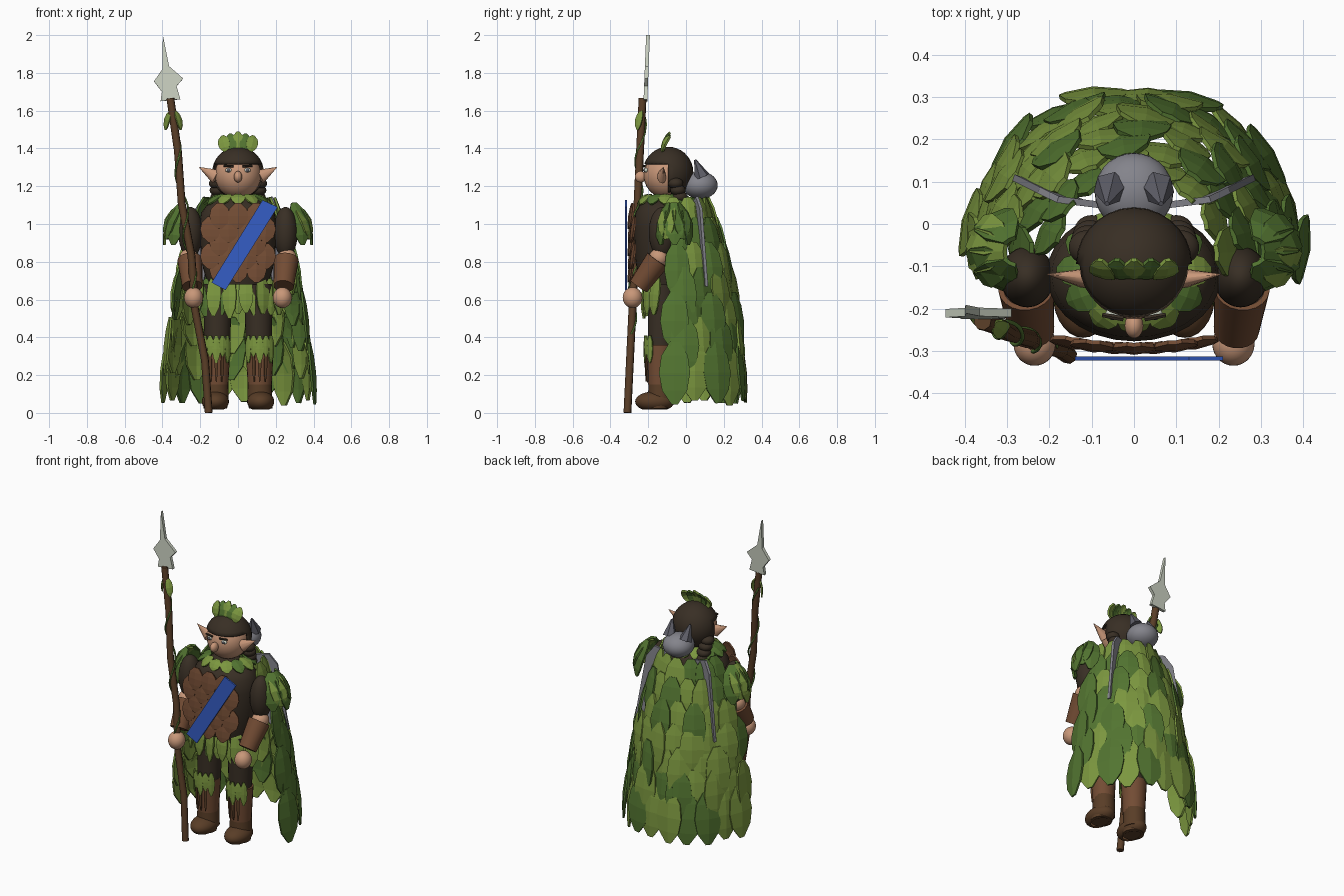
import bpy, bmesh, math, random
from mathutils import Vector as V, Matrix

random.seed(4)
if "Cube" in bpy.data.objects:
    bpy.data.objects.remove(bpy.data.objects["Cube"])


def material(name, *rgb):
    m = bpy.data.materials.new(name)
    m.use_nodes = True
    m.diffuse_color = (*rgb, 1)
    m.node_tree.nodes["Principled BSDF"].inputs["Base Color"].default_value = (*rgb, 1)
    return m


LIGHT = material("light leaf", .2, .31, .05)
DARK = material("dark leaf", .085, .175, .03)
CLOTH = material("dark cloth", .04, .028, .018)
LEATHER = material("leather", .17, .072, .034)
BARK = material("dark leather", .1, .047, .02)
SKIN = material("skin", .58, .31, .19)
FUR = material("grey fur", .23, .23, .26)
SLATE = material("dark grey", .11, .11, .135)
STEEL = material("pale steel", .6, .64, .54)
BLUE = material("blue", .035, .11, .56)


def finish(name, bm, mats, smooth=True, thick=0):
    mesh = bpy.data.meshes.new(name)
    bm.to_mesh(mesh)
    bm.free()
    for m in mats:
        mesh.materials.append(m)
    if smooth:
        mesh.shade_smooth()
        mesh.set_sharp_from_angle(angle=math.radians(40))
    ob = bpy.data.objects.new(name, mesh)
    bpy.context.collection.objects.link(ob)
    if thick:
        mod = ob.modifiers.new("thickness", 'SOLIDIFY')
        mod.thickness = thick
        mod.offset = 0
    return ob


def ball(name, centre, size, mat, keep=None):
    bm = bmesh.new()
    place = Matrix.Translation(centre) @ Matrix.Diagonal((*size, 1))
    bmesh.ops.create_uvsphere(bm, u_segments=28, v_segments=18, radius=1, matrix=place)
    if keep:
        gone = [f for f in bm.faces if not keep(f.calc_center_median())]
        bmesh.ops.delete(bm, geom=gone, context='FACES')
    return finish(name, bm, [mat], thick=.008 if keep else 0)


def tube(name, a, b, ra, rb, mat, sides=20):
    a, b = V(a), V(b)
    bm = bmesh.new()
    turn = (b - a).to_track_quat('Z', 'Y').to_matrix().to_4x4()
    bmesh.ops.create_cone(bm, cap_ends=True, segments=sides, radius1=ra, radius2=rb,
                          depth=(b - a).length, matrix=Matrix.Translation((a + b) / 2) @ turn)
    return finish(name, bm, [mat])


def plate(name, points, mat, thick):
    bm = bmesh.new()
    bm.faces.new([bm.verts.new(p) for p in points])
    return finish(name, bm, [mat], False, thick)


def vine(name, points, radius, mat):
    cu = bpy.data.curves.new(name, 'CURVE')
    cu.dimensions = '3D'
    cu.bevel_depth, cu.bevel_resolution, cu.use_fill_caps = radius, 2, True
    sp = cu.splines.new('POLY')
    sp.points.add(len(points) - 1)
    for p, co in zip(sp.points, points):
        p.co = (*co, 1)
    cu.materials.append(mat)
    bpy.context.collection.objects.link(bpy.data.objects.new(name, cu))


def leaf(bm, base, tip, out, width, mat=0, bend=.02):
    """Slightly folded leaf from base to tip, facing out."""
    base, tip = V(base), V(tip)
    along = tip - base
    side = along.cross(V(out)).normalized()
    face = side.cross(along).normalized()
    rows = []
    for t, w in ((0, .3), (.22, .85), (.5, 1), (.78, .8), (1, .2)):
        mid = base + along * t + face * bend * 4 * t * (1 - t)
        rows.append([bm.verts.new(mid + side * s * w * width / 2 - face * abs(s) * w * width * .07)
                     for s in (-1, 0, 1)])
    for r, q in zip(rows, rows[1:]):
        for i in (0, 1):
            bm.faces.new((r[i], r[i + 1], q[i + 1], q[i])).material_index = mat


def shade(chance=.35):
    return int(random.random() < chance)


# Leaf cloak: staggered rows of steep, separate leaves on a widening half cone
def cloak_radius(z):
    return .415 - .13 * z - .3 * max(z - .55, 0) ** 1.7


bm = bmesh.new()
for row in range(7):
    low = .035 + .142 * row
    high = min(low + .34 - .01 * row, 1.14)
    count = 11 - row // 2
    for i in range(count):
        a = math.radians(4 + 172 * (i + .5 * (row % 2)) / (count - .5) + random.uniform(-2, 2))
        twist = a + random.uniform(-.22, .22)
        c, s = math.cos(a), math.sin(a)
        z = low + random.uniform(-.005, .035)
        r1 = cloak_radius(z) - .014 * (i % 2)
        r0 = r1 * .62 + cloak_radius(high) * .38 - .012
        leaf(bm, (c * r0, s * r0 - .08, high), (c * r1, s * r1 - .08, z),
             (math.cos(twist), math.sin(twist), .15), .165 - .007 * row, shade(.4), .014)
finish("leaf_cloak", bm, [LIGHT, DARK], False, .011)

# Torso: lathed profile, flattened front to back
bm = bmesh.new()
profile = [(0, .68), (.16, .68), (.195, .8), (.207, .98), (.195, 1.06), (.165, 1.1), (.08, 1.14), (0, 1.15)]
ring = [bm.verts.new((r, 0, z)) for r, z in profile]
edges = [bm.edges.new(p) for p in zip(ring, ring[1:])]
bmesh.ops.spin(bm, geom=ring + edges, axis=(0, 0, 1), cent=(0, 0, 0), steps=28, angle=math.tau)
bmesh.ops.remove_doubles(bm, verts=bm.verts, dist=.0005)
bmesh.ops.recalc_face_normals(bm, faces=bm.faces)
bmesh.ops.transform(bm, verts=bm.verts, matrix=Matrix.Translation((0, -.12, 0)) @ Matrix.Diagonal((1, .76, 1, 1)))
finish("tunic", bm, [CLOTH])

# Overlapping breast scales
bm = bmesh.new()
for row in range(5):
    n = 3 if row % 2 == 0 else 4
    top = .825 + .071 * row
    for i in range(n):
        x = (i - (n - 1) / 2) * .097
        y = -.286 + .6 * x * x
        leaf(bm, (x, y, top), (x, y - .018, top - .135), (x, -1, 0), .108, 0, .006)
finish("breast_scales", bm, [LEATHER], False, .01)
plate("blue_sash", [(-.14, -.318, .69), (-.066, -.318, .65), (.21, -.318, 1.09), (.13, -.318, 1.127)], BLUE, .0095)

# Leaf skirt and collar
bm = bmesh.new()
for i in range(11):
    x = (i - 5) * .041
    y = -.205 + 1.3 * x * x + .022 * (i % 2)
    leaf(bm, (x, y, .73 - .02 * (i % 2)), (x * 1.06, y - .02, .5 + random.uniform(0, .03)),
         (x + random.uniform(-.08, .08), -.3, 0), .078, i % 2 * shade(.7), .012)
finish("leaf_skirt", bm, [LIGHT, DARK], False, .01)
bm = bmesh.new()
for i in range(12):
    a = math.tau * i / 12
    c, s = math.cos(a), math.sin(a)
    leaf(bm, (c * .09, s * .09 - .11, 1.155), (c * .18, s * .145 - .11, 1.105), (c, s, 1.5), .075, shade(.5), .012)
finish("leaf_collar", bm, [LIGHT, DARK], False, .01)

# Head, hair and face
ball("head", (0, -.1, 1.26), (.123, .125, .125), SKIN)
ball("hair", (0, -.095, 1.272), (.133, .13, .133), CLOTH, lambda c: c.y > -.085 or c.z > 1.31)
ball("nose", (0, -.24, 1.25), (.022, .03, .03), SKIN)

# Leaf crest
bm = bmesh.new()
for i in range(5):
    x = (i - 2) * .04
    leaf(bm, (x * .8, -.125, 1.385), (x, -.085, 1.485 - abs(x) * .25), (x * 4, -1, .4), .062, i % 2, .014)
finish("leaf_crest", bm, [LIGHT, DARK], False, .012)

# Paired parts
for side, s in (("left", 1), ("right", -1)):
    ball(side + "_eye", (s * .05, -.211, 1.285), (.017, .012, .012), STEEL)
    ball(side + "_pupil", (s * .05, -.221, 1.285), (.009, .006, .009), SLATE)
    tube(side + "_brow", (s * .025, -.224, 1.306), (s * .075, -.215, 1.308), .007, .006, CLOTH, 6)
    ear = tube(side + "_ear", (s * .115, -.13, 1.25), (s * .205, -.115, 1.3), .04, .002, SKIN, 10)
    for v in ear.data.vertices:
        v.co.y = -.125 + (v.co.y + .125) * .6
    for i in range(4):
        ball(side + "_braid", (s * (.112 - .004 * i), -.055 + .012 * i, 1.215 - .036 * i), (.042, .04, .03), CLOTH)

    # Arms
    ball(side + "_sleeve", (s * .252, -.125, .955), (.064, .072, .135), CLOTH)
    ball(side + "_elbow", (s * .26, -.145, .82), (.05, .052, .05), SKIN)
    tube(side + "_bracer", (s * .255, -.15, .81), (s * .242, -.25, .67), .066, .054, LEATHER)
    ball(side + "_hand", (s * .235, -.283, .61), (.05, .052, .055), SKIN)

    # Shoulder leaves, fanned round the top of the arm
    bm = bmesh.new()
    for i in range(5):
        a = math.radians(-62 + 31 * i)
        c, d = math.cos(a), math.sin(a)
        leaf(bm, (s * (.285 + c * .02), -.065 + d * .03, 1.11 - .012 * (i % 2)),
             (s * (.3 + c * .09), -.06 + d * .08, .89 + .03 * (i % 2)),
             (s * c, d, .3), .105, shade(.6), .03)
    finish(side + "_shoulder_leaves", bm, [LIGHT, DARK], False, .012)

    # Legs and boots
    tube(side + "_trouser", (s * .11, -.135, .34), (s * .108, -.125, .68), .068, .078, CLOTH)
    tube(side + "_shin", (s * .115, -.138, .15), (s * .115, -.138, .36), .064, .075, LEATHER)
    tube(side + "_boot_shaft", (s * .115, -.135, .05), (s * .115, -.135, .17), .066, .064, BARK)
    ball(side + "_boot", (s * .12, -.165, .06), (.068, .1, .05), BARK, lambda c: c.z > .02)
    tube(side + "_sole", (s * .12, -.15, .022), (s * .12, -.15, .05), .062, .066, BARK)
    bm = bmesh.new()
    for i in range(5):
        a = math.radians(-90 + (i - 2) * 24)
        c, d = math.cos(a), math.sin(a)
        x, y = s * .115 + c * .079, -.138 + d * .079
        leaf(bm, (x, y, .41), (x, y, .265 + .035 * (i % 2)), (c, d, 0), .042, 0, .004)
        if 0 < i < 4:
            leaf(bm, (x, y + .002, .34), (x - c * .008, y - d * .008, .165), (c, d, 0), .016, 2, .003)
    finish(side + "_knee_fringe", bm, [LIGHT, DARK, BARK], False, .008)

    # Pelt flaps and ears
    plate(side + "_pelt_flap", [(s * .08, .045, 1.12), (s * .18, .058, 1.145), (s * .225, .08, 1.08),
                                (s * .285, .11, .67), (s * .18, .06, .7), (s * .12, .05, 1.0)], FUR, .016)
    tube(side + "_pelt_ear", (s * .055, .085, 1.25), (s * .064, .048, 1.34), .042, .006, SLATE, 6)

ball("pelt_head", (0, .075, 1.205), (.093, .093, .072), FUR)

# Spear with twining vine
foot, top = V((-.155, -.31, 0)), V((-.358, -.23, 1.665))
bends = (0, .014, -.006, .01, -.008, .006, 0)
vine("spear_shaft", [foot.lerp(top, i / 6) + V((b, 0, 0)) for i, b in enumerate(bends)], .021, BARK)
vine("spear_vine", [foot.lerp(top, .25 + .008 * i) + V((math.cos(i * .25), math.sin(i * .25), 0)) * .023
                    for i in range(86)], .005, DARK)
bm = bmesh.new()
for s in (-1, 1):
    p = foot.lerp(top, .93)
    leaf(bm, p + V((s * .012, 0, .05)), p + V((s * .04, -.02 * s, -.05)), (s, -.8, .3), .045, shade(.6), .01)
finish("spear_leaves", bm, [LIGHT, DARK], False, .008)
blade = [(-.398, 2), (-.365, 1.835), (-.29, 1.77), (-.325, 1.73), (-.305, 1.66), (-.41, 1.65),
         (-.403, 1.7), (-.445, 1.755), (-.4, 1.82)]
plate("spear_blade", [(x, -.215 + (z - 1.65) * .04, z) for x, z in blade], STEEL, .02)
